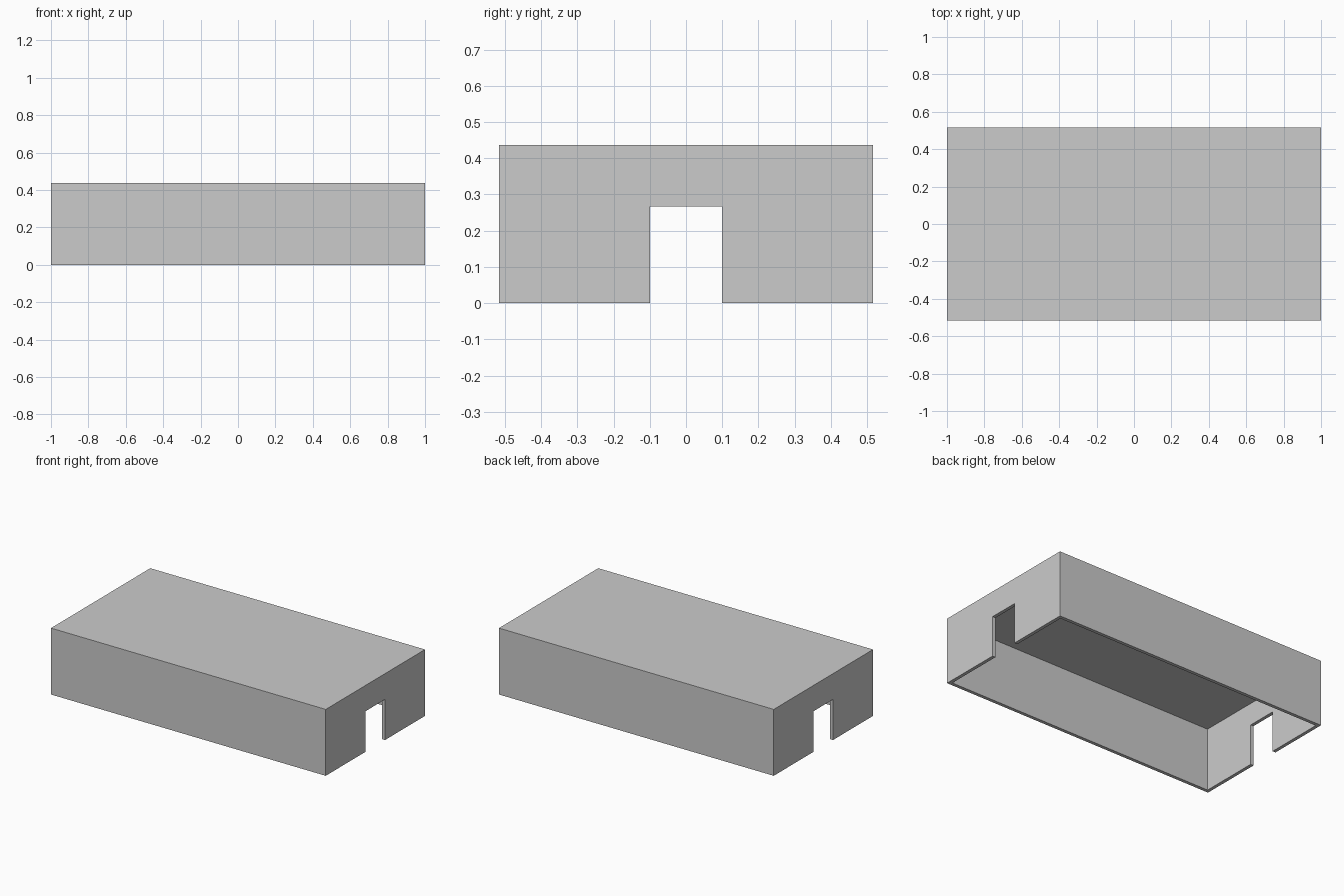
import bpy

if "Cube" in bpy.data.objects:
    bpy.data.objects.remove(bpy.data.objects["Cube"])

HX, HY, H = 1.0, 0.516, 0.437      # half length, half width, height
WALL, ROOF = 0.022, 0.025          # thicknesses
DOOR_HALF, DOOR_H = 0.10, 0.267    # end openings


def box(name, hx, hy, z0, z1):
    bpy.ops.mesh.primitive_cube_add(size=1, location=(0, 0, (z0 + z1) / 2))
    ob = bpy.context.object
    ob.name = name
    ob.scale = (2 * hx, 2 * hy, z1 - z0)
    bpy.ops.object.transform_apply(location=True, rotation=False, scale=True)
    return ob


def cut(target, cutter):
    mod = target.modifiers.new("cut", 'BOOLEAN')
    mod.operation = 'DIFFERENCE'
    mod.solver = 'EXACT'
    mod.object = cutter
    bpy.context.view_layer.objects.active = target
    bpy.ops.object.modifier_apply(modifier=mod.name)
    bpy.data.objects.remove(cutter, do_unlink=True)


# Outer block
shell = box("box_cover", HX, HY, 0, H)

# Hollow interior, open at the bottom
cut(shell, box("hollow_cutter", HX - WALL, HY - WALL, -0.1, H - ROOF))

# Doorway notch through both end walls
cut(shell, box("doorway_cutter", HX + 0.1, DOOR_HALF, -0.1, DOOR_H))
